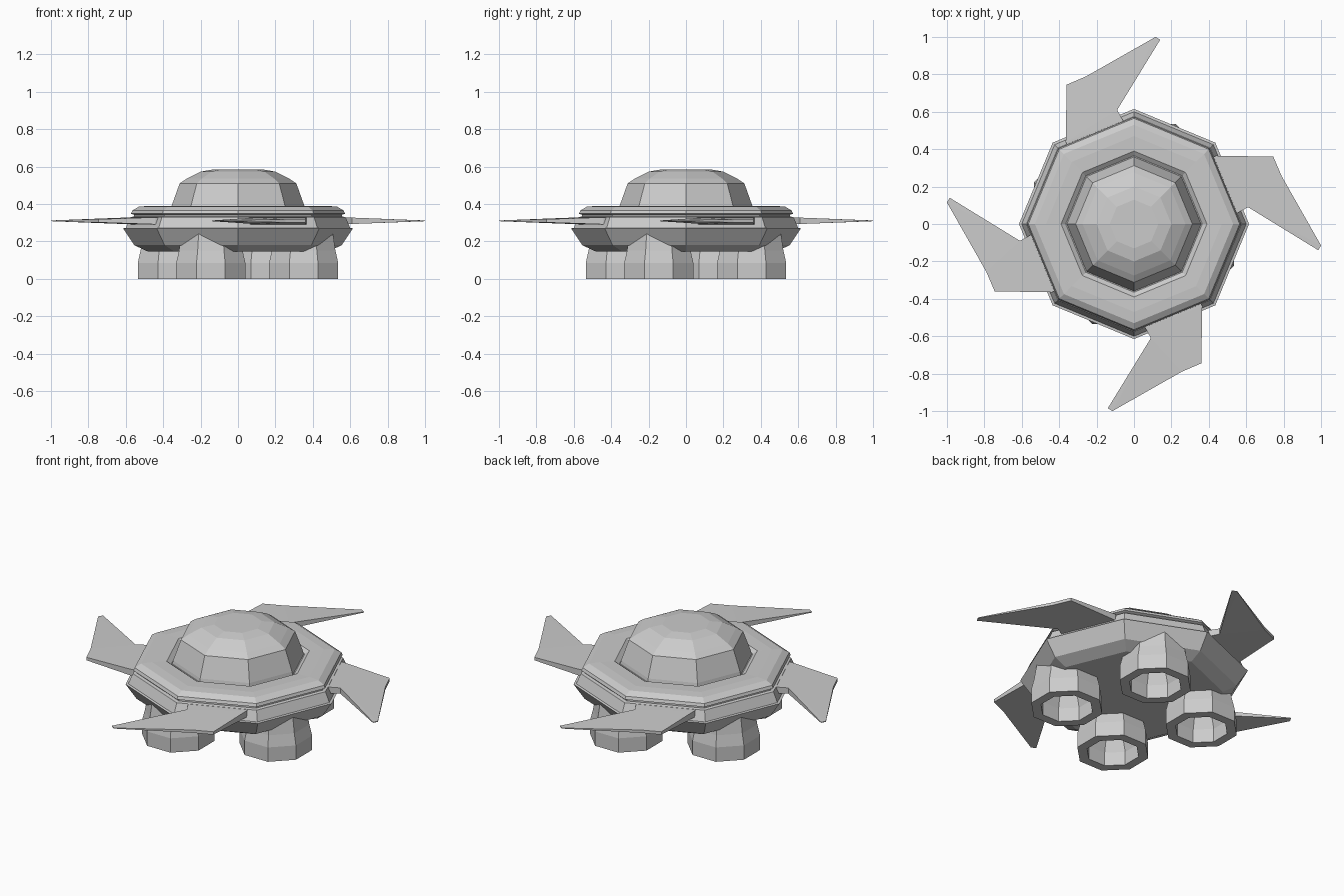
import bpy
import bmesh
from math import cos, sin, pi, hypot
from mathutils import Matrix

cube = bpy.data.objects.get("Cube")
if cube:
    bpy.data.objects.remove(cube, do_unlink=True)

SIDES = 8

grey = bpy.data.materials.new("hull_grey")
grey.use_nodes = True
grey.diffuse_color = (0.6, 0.6, 0.6, 1)
grey.node_tree.nodes["Principled BSDF"].inputs["Base Color"].default_value = (0.6, 0.6, 0.6, 1)


def finish(bm, name):
    """Turn a bmesh into a flat-shaded grey object."""
    bmesh.ops.recalc_face_normals(bm, faces=bm.faces)
    mesh = bpy.data.meshes.new(name)
    bm.to_mesh(mesh)
    bm.free()
    mesh.materials.append(grey)
    obj = bpy.data.objects.new(name, mesh)
    bpy.context.collection.objects.link(obj)
    return obj


def lathe(name, profile, centre=(0, 0), turn=0.0, loop=False):
    """Spin (radius, height) points into an eight-sided part."""
    bm = bmesh.new()
    rings = []
    for r, z in profile:
        angles = [turn + 2 * pi * k / SIDES for k in range(SIDES)]
        rings.append([bm.verts.new((centre[0] + r * cos(a), centre[1] + r * sin(a), z))
                      for a in angles])
    pairs = list(zip(rings, rings[1:]))
    if loop:
        pairs.append((rings[-1], rings[0]))
    else:
        bm.faces.new(rings[0])
        bm.faces.new(rings[-1])
    for low, high in pairs:
        for k in range(SIDES):
            n = (k + 1) % SIDES
            bm.faces.new((low[k], low[n], high[n], high[k]))
    return finish(bm, name)


def wing(name, turn):
    """Swept blade that thins out towards its tip."""
    outline = [(-0.35, 0.40), (-0.03, 0.52), (-0.06, 0.555), (-0.09, 0.61),
               (0.14, 0.985), (0.115, 1.0), (-0.255, 0.79), (-0.36, 0.745), (-0.365, 0.44)]
    bm = bmesh.new()
    layers = []
    for side in (-1, 1):
        layer = []
        for x, y in outline:
            half = max(0.002, 0.019 - 0.04 * max(0, hypot(x, y) - 0.57))
            layer.append(bm.verts.new((x, y, 0.31 + side * half)))
        layers.append(layer)
    low, high = layers
    caps = [bm.faces.new(low), bm.faces.new(high)]
    for k in range(len(outline)):
        n = (k + 1) % len(outline)
        bm.faces.new((low[k], low[n], high[n], high[k]))
    bmesh.ops.triangulate(bm, faces=caps)
    bm.transform(Matrix.Rotation(turn, 4, 'Z'))
    return finish(bm, name)


# Saucer body: lower bowl, side wall, groove, rounded rim and dome recess
lathe("saucer_hull", [(0.48, 0.145), (0.555, 0.18), (0.615, 0.27), (0.60, 0.272),
                      (0.575, 0.33), (0.555, 0.333), (0.555, 0.342), (0.572, 0.348),
                      (0.565, 0.365), (0.53, 0.386), (0.47, 0.39), (0.39, 0.388),
                      (0.365, 0.37)])

# Dome with a softened shoulder
lathe("dome", [(0.36, 0.365), (0.355, 0.39), (0.312, 0.51), (0.275, 0.535),
               (0.20, 0.573), (0.13, 0.585)])

# Four swept wings and four hollow thrusters around the hull
for i in range(4):
    wing(f"wing_{i + 1}", i * pi / 2)
    a = 3 * pi / 8 + i * pi / 2
    lathe(f"thruster_{i + 1}",
          [(0.2, 0), (0.2, 0.085), (0.184, 0.15), (0.168, 0.25),
           (0.12, 0.25), (0.12, 0.15), (0.145, 0.08), (0.145, 0)],
          centre=(0.38 * cos(a), 0.38 * sin(a)), turn=a, loop=True)
